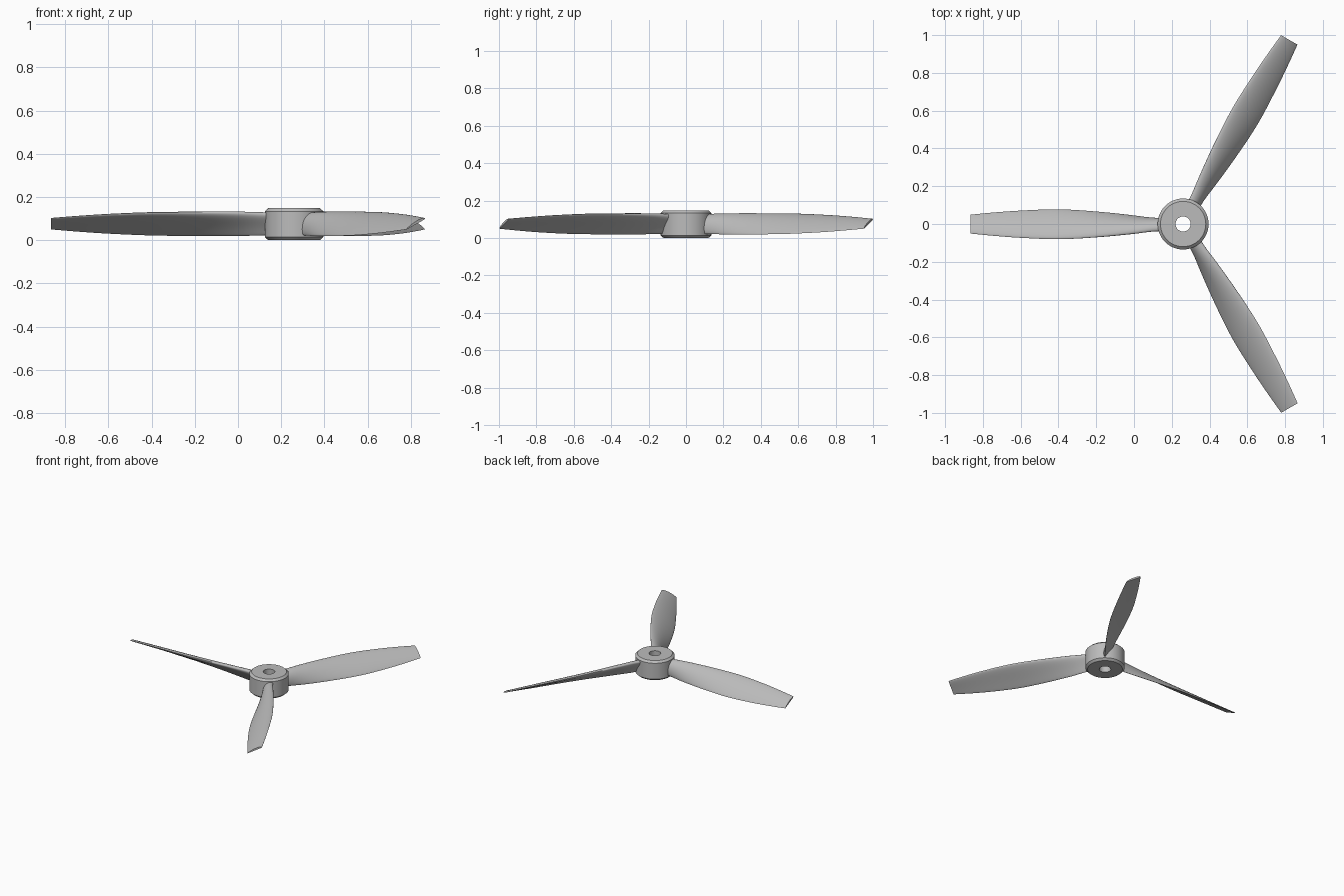
import bpy, bmesh, math
from mathutils import Vector, Matrix

cube = bpy.data.objects.get("Cube")
if cube:
    bpy.data.objects.remove(cube, do_unlink=True)

CENTRE = Vector((0.26, 0, 0))
MID_Z = 0.077

grey = bpy.data.materials.new("mid grey")
grey.use_nodes = True
COLOUR = (0.5, 0.5, 0.5, 1)
grey.diffuse_color = COLOUR
grey.node_tree.nodes["Principled BSDF"].inputs["Base Color"].default_value = COLOUR


def finish(name, bm, angle):
    bmesh.ops.recalc_face_normals(bm, faces=bm.faces)
    mesh = bpy.data.meshes.new(name)
    bm.to_mesh(mesh)
    bm.free()
    obj = bpy.data.objects.new(name, mesh)
    bpy.context.collection.objects.link(obj)
    mesh.materials.append(grey)
    obj.location = CENTRE
    bpy.ops.object.select_all(action='DESELECT')
    obj.select_set(True)
    bpy.context.view_layer.objects.active = obj
    bpy.ops.object.shade_smooth_by_angle(angle=math.radians(angle))
    return obj


def bridge(bm, a, b):
    for i in range(len(a)):
        j = (i + 1) % len(a)
        bm.faces.new((a[i], a[j], b[j], b[i]))


# Hub: chamfered ring around the shaft hole
def make_hub(sides=48):
    profile = [(0.04, 0), (0.12, 0), (0.135, 0.014),
               (0.135, 0.134), (0.12, 0.148), (0.04, 0.148)]
    bm = bmesh.new()
    rings = []
    for k in range(sides):
        a = math.tau * k / sides
        rings.append([bm.verts.new((r * math.cos(a), r * math.sin(a), z))
                      for r, z in profile])
    for k in range(sides):
        bridge(bm, rings[k], rings[(k + 1) % sides])
    finish("hub", bm, 30)


# Blade stations: radius, half width, half height, thickness
STATIONS = [(0.09, 0.028, 0.050, 0.042), (0.16, 0.032, 0.053, 0.040),
            (0.26, 0.047, 0.055, 0.036), (0.46, 0.068, 0.055, 0.030),
            (0.66, 0.079, 0.053, 0.025), (0.86, 0.072, 0.045, 0.020),
            (1.0, 0.062, 0.036, 0.016), (1.125, 0.050, 0.026, 0.012)]


def station(r):
    """Smooth interpolation between blade stations."""
    n = len(STATIONS)
    i = max(k for k in range(n - 1) if STATIONS[k][0] <= r)
    p = [STATIONS[min(max(i + d, 0), n - 1)] for d in (-1, 0, 1, 2)]
    span = p[2][0] - p[1][0]
    t = (r - p[1][0]) / span
    out = []
    for c in (1, 2, 3):
        m0 = (p[2][c] - p[0][c]) / (p[2][0] - p[0][0]) * span
        m1 = (p[3][c] - p[1][c]) / (p[3][0] - p[1][0]) * span
        out.append((2*t**3 - 3*t**2 + 1) * p[1][c] + (t**3 - 2*t**2 + t) * m0
                   + (3*t**2 - 2*t**3) * p[2][c] + (t**3 - t**2) * m1)
    return out


def make_blade(name, heading, steps=28, points=28):
    bm = bmesh.new()
    rings = []
    r0, r1 = STATIONS[0][0], STATIONS[-1][0]
    for s in range(steps + 1):
        r = r0 + (r1 - r0) * s / steps
        w, h, thick = station(r)
        chord = Vector((0, w, h))
        normal = Vector((0, -h, w)).normalized()
        ring = []
        for k in range(points):
            a = math.tau * k / points
            u, v = math.cos(a), math.sin(a)
            # fuller towards the raised leading edge, arched on top
            off = thick * (0.5 * v * (1 + 0.35 * u) + 0.3 * (1 - u * u) - 0.1)
            ring.append(bm.verts.new(Vector((r, 0, MID_Z)) + chord * u + normal * off))
        if rings:
            bridge(bm, rings[-1], ring)
        rings.append(ring)
    bm.faces.new(rings[0])
    bm.faces.new(rings[-1])
    bmesh.ops.rotate(bm, verts=bm.verts, cent=(0, 0, 0),
                     matrix=Matrix.Rotation(math.radians(heading), 3, 'Z'))
    finish(name, bm, 50)


make_hub()
for name, heading in (("blade_right", 180), ("blade_back", 60), ("blade_front", -60)):
    make_blade(name, heading)
